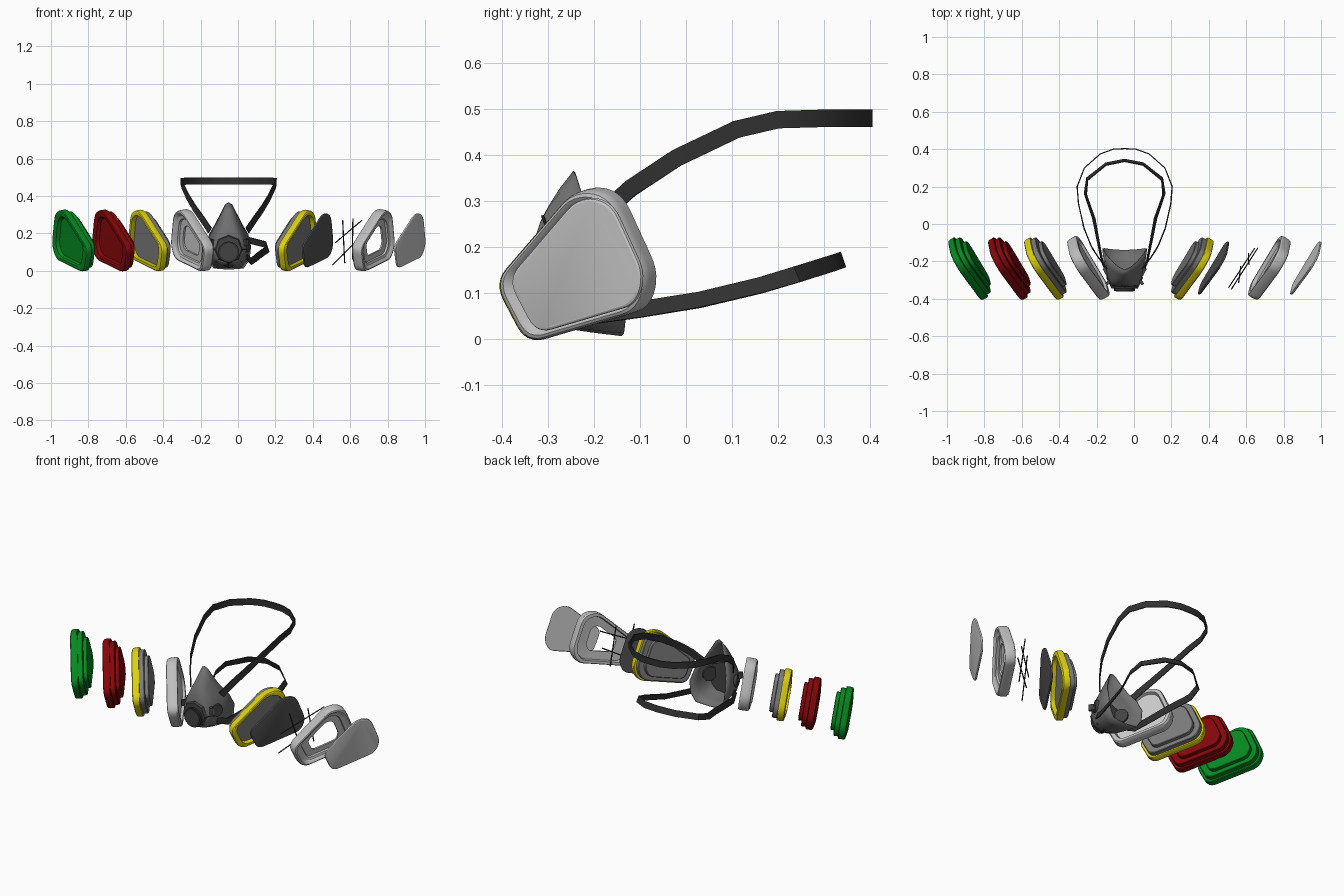
import bpy, bmesh, math
from mathutils import Vector, Matrix

cube = bpy.data.objects.get("Cube")
if cube:
    bpy.data.objects.remove(cube, do_unlink=True)


def material(name, r, g, b):
    m = bpy.data.materials.new(name)
    m.use_nodes = True
    m.diffuse_color = (r, g, b, 1)
    m.node_tree.nodes["Principled BSDF"].inputs["Base Color"].default_value = (r, g, b, 1)
    return m


def grey(name, v):
    return material(name, v, v, v)


MASK = grey("mask grey", 0.16)
HOUSING = grey("housing dark grey", 0.055)
STRAP = grey("strap black", 0.03)
FELT = grey("felt charcoal", 0.085)
SHELL = grey("shell light grey", 0.52)
PAD = grey("pad pale grey", 0.6)
CORE = grey("core grey", 0.2)
YELLOW = material("yellow", 0.72, 0.63, 0.006)
RED = material("red", 0.24, 0.002, 0.003)
GREEN = material("green", 0.002, 0.25, 0.016)

MASK_X = -0.05
ANGLE = math.radians(29)
TILT = math.radians(8)
CENTRE = Vector((0, 0.16))


def finish(name, bm, mat, angle=30):
    bmesh.ops.recalc_face_normals(bm, faces=bm.faces)
    me = bpy.data.meshes.new(name)
    bm.to_mesh(me)
    bm.free()
    ob = bpy.data.objects.new(name, me)
    bpy.context.collection.objects.link(ob)
    me.materials.append(mat)
    bpy.ops.object.select_all(action="DESELECT")
    ob.select_set(True)
    bpy.context.view_layer.objects.active = ob
    bpy.ops.object.shade_smooth_by_angle(angle=math.radians(angle))
    return ob


def skin(bm, rings, cap_start=False, cap_end=False, loop=False):
    """Join equal rings of points with quads."""
    vs = [[bm.verts.new(p) for p in ring] for ring in rings]
    pairs = list(zip(vs, vs[1:])) + ([(vs[-1], vs[0])] if loop else [])
    n = len(vs[0])
    for a, b in pairs:
        for i in range(n):
            j = (i + 1) % n
            bm.faces.new((a[i], a[j], b[j], b[i]))
    if cap_start:
        bm.faces.new(vs[0])
    if cap_end:
        bm.faces.new(vs[-1])


def rounded(corners, steps=6):
    """Round each corner (u, v, cut length) with a short curve."""
    out = []
    for i, (u, v, d) in enumerate(corners):
        p = Vector((u, v))
        a = Vector(corners[i - 1][:2])
        b = Vector(corners[(i + 1) % len(corners)][:2])
        s, e = p + (a - p).normalized() * d, p + (b - p).normalized() * d
        for k in range(steps + 1):
            t = k / steps
            out.append(s * (1 - t) ** 2 + p * 2 * t * (1 - t) + e * t * t)
    return out


OUTLINE = rounded([(-0.2, 0.125, 0.045), (-0.13, -0.011, 0.045), (0.156, 0.062, 0.035),
                   (0.19, 0.135, 0.045), (0.105, 0.328, 0.055), (0.013, 0.328, 0.04)])


def place(x, side, u, v, w):
    """Filter plane, leaning out at the top: u runs backwards, v up, w outwards."""
    s, c = math.sin(ANGLE), math.cos(ANGLE)
    v -= CENTRE.y
    out = v * math.sin(TILT) + w * math.cos(TILT)
    up = v * math.cos(TILT) - w * math.sin(TILT)
    return Vector((x + side * (s * u + c * out), -0.235 + c * u - s * out, CENTRE.y + up))


def layered(name, x, side, rings, mat, loop=False, angle=30):
    bm = bmesh.new()
    pts = []
    for scale, w in rings:
        ring = [CENTRE + (p - CENTRE) * scale for p in OUTLINE]
        pts.append([place(x, side, p.x, p.y, w) for p in ring])
    skin(bm, pts, not loop, not loop, loop)
    return finish(name, bm, mat, angle)


TIERS = [(0.92, -0.01), (0.92, -0.034), (0.9, -0.037), (0.73, -0.037), (0.73, -0.055), (0.71, -0.058)]
FRAME = [(0.48, 0.004), (0.7, 0.004), (0.72, 0.014), (0.82, 0.018), (0.87, 0.027), (0.92, 0.031),
         (0.965, 0.028), (0.99, 0.019), (1, 0.006), (1, -0.022), (0.97, -0.03), (0.86, -0.03),
         (0.83, -0.01), (0.48, -0.006)]
LENS = [(0.84, 0.007), (0.87, 0.005), (0.88, 0.001), (0.88, -0.003), (0.86, -0.005)]

# Coloured cartridges
for name, x, mat in (("green_cartridge", -0.885, GREEN), ("red_cartridge", -0.672, RED)):
    layered(name, x, -1, [(0.74, 0.006), (0.78, 0.024), (0.84, 0.03), (0.95, 0.03), (0.985, 0.026),
                          (1, 0.016), (1, -0.006), (0.98, -0.01)] + TIERS, mat)

# Two-part cartridges: yellow rim around a grey stepped core
for name, x, side in (("right", -0.48, -1), ("left", 0.318, 1)):
    layered(name + "_cartridge_rim", x, side,
            [(0.82, 0.0), (0.84, 0.03), (0.94, 0.03), (0.98, 0.026), (0.995, 0.016),
             (0.995, -0.006), (0.98, -0.01), (0.84, -0.01)], YELLOW, loop=True)
    layered(name + "_cartridge_core", x, side, [(0.83, 0.006), (0.84, -0.01)] + TIERS, CORE)

# Retainer frames, the right one closed by a screen
layered("right_retainer_frame", -0.25, -1, FRAME, SHELL, loop=True)
layered("right_retainer_screen", -0.25, -1, [(0.82, -0.011), (0.82, -0.016)], PAD)
layered("left_retainer_frame", 0.73, 1, FRAME, SHELL, loop=True)

# Loose filter sheets
layered("felt_sheet", 0.43, 1, LENS, FELT, angle=20)
layered("outer_pad", 0.923, 1, LENS, PAD, angle=20)


def rod(bm, a, b, radius, sides=6, radius2=None):
    d = b - a
    m = Matrix.Translation((a + b) / 2) @ d.to_track_quat("Z", "Y").to_matrix().to_4x4()
    bmesh.ops.create_cone(bm, cap_ends=True, segments=sides, radius1=radius,
                          radius2=radius if radius2 is None else radius2,
                          depth=d.length, matrix=m)


# Crossed support wires
bm = bmesh.new()
for u1, v1, u2, v2 in ((-0.13, 0.03, 0.12, 0.17), (-0.13, 0.15, 0.13, 0.27),
                       (-0.08, 0.27, 0.0, 0.04), (0.03, 0.28, 0.08, 0.06)):
    rod(bm, place(0.585, 1, u1, v1, 0), place(0.585, 1, u2, v2, 0), 0.0035)
finish("support_wires", bm, STRAP)


# Head straps as flat bands, optionally leaning in at the upper edge
def band(name, half, width, lean, thick=0.006):
    path = [Vector(p) for p in half]
    path += [Vector((-p.x, p.y, p.z)) for p in reversed(path[:-1])]
    rings = []
    for i, p in enumerate(path):
        t = (path[min(i + 1, len(path) - 1)] - path[max(i - 1, 0)]).normalized()
        up = Vector((0, 0, 1)) + Vector((-p.x, 0.1 - p.y, 0)).normalized() * lean
        up = (up - t * up.dot(t)).normalized() * width / 2
        out = t.cross(up).normalized() * thick / 2
        c = p + Vector((MASK_X, 0, 0))
        rings.append([c + up + out, c + up - out, c - up - out, c - up + out])
    bm = bmesh.new()
    skin(bm, rings, True, True)
    finish(name, bm, STRAP)


band("upper_strap", [(0.1, -0.23, 0.215), (0.14, -0.18, 0.275), (0.178, -0.12, 0.328),
                     (0.218, -0.02, 0.394), (0.247, 0.11, 0.456), (0.254, 0.2, 0.477),
                     (0.215, 0.3, 0.48), (0.13, 0.375, 0.48), (0.06, 0.4, 0.48), (0, 0.403, 0.48)], 0.038, 0)
band("lower_strap", [(0.095, -0.26, 0.075), (0.12, -0.2, 0.05), (0.14, -0.1, 0.064),
                     (0.165, 0.03, 0.085), (0.21, 0.16, 0.116), (0.2, 0.24, 0.14),
                     (0.1, 0.32, 0.165), (0, 0.34, 0.172)], 0.036, 0.35)

# Face piece: open cup from a small front ring to the face edge
half_rim = [(0, -0.245, 0.366), (0.02, -0.24, 0.354), (0.042, -0.225, 0.31), (0.07, -0.2, 0.255),
            (0.105, -0.16, 0.195), (0.12, -0.132, 0.13), (0.112, -0.13, 0.06),
            (0.08, -0.135, 0.012), (0, -0.14, 0.006)]
rim = [Vector(p) for p in half_rim]
rim += [Vector((-p.x, p.y, p.z)) for p in reversed(rim[1:-1])]
rings = []
for t in (0, 0.12, 0.3, 0.5, 0.75, 1):
    ring = []
    for i, p in enumerate(rim):
        a = 2 * math.pi * i / len(rim)
        q = Vector((0.06 * math.sin(a), -0.335, 0.11 + 0.065 * math.cos(a)))
        f, g = t ** (0.78 - 0.33 * abs(math.sin(a))), t ** 1.4
        ring.append((MASK_X + q.x + (p.x - q.x) * f, q.y + (p.y - q.y) * g, q.z + (p.z - q.z) * f))
    rings.append(ring)
bm = bmesh.new()
skin(bm, rings, cap_start=True)
face = finish("face_piece", bm, MASK, 50)
wall = face.modifiers.new("wall", "SOLIDIFY")
wall.thickness = 0.005
wall.offset = -1

# Front housing with exhalation valve
bm = bmesh.new()
rod(bm, Vector((MASK_X, -0.285, 0.115)), Vector((MASK_X, -0.345, 0.115)), 0.1, 8, 0.07)
finish("front_housing", bm, HOUSING)
bm = bmesh.new()
rod(bm, Vector((MASK_X, -0.33, 0.1)), Vector((MASK_X, -0.358, 0.1)), 0.056, 20)
finish("valve_collar", bm, STRAP)
bm = bmesh.new()
rod(bm, Vector((MASK_X, -0.34, 0.1)), Vector((MASK_X, -0.361, 0.1)), 0.046, 20)
finish("valve_cover", bm, HOUSING)

# Side ports and strap lugs
for name, s in (("left", 1), ("right", -1)):
    w = Vector((s * math.cos(ANGLE), -math.sin(ANGLE), 0))
    base = Vector((MASK_X + s * 0.07, -0.255, 0.135))
    bm = bmesh.new()
    rod(bm, base, base + w * 0.035, 0.042, 16, 0.036)
    finish(name + "_port", bm, HOUSING)
    bm = bmesh.new()
    m = (Matrix.Translation((MASK_X + s * 0.08, -0.3, 0.15)) @ Matrix.Rotation(-s * 0.9, 4, "Z")
         @ Matrix.Diagonal((0.06, 0.016, 0.035, 1)))
    bmesh.ops.create_cube(bm, size=1, matrix=m)
    finish(name + "_strap_lug", bm, HOUSING)
